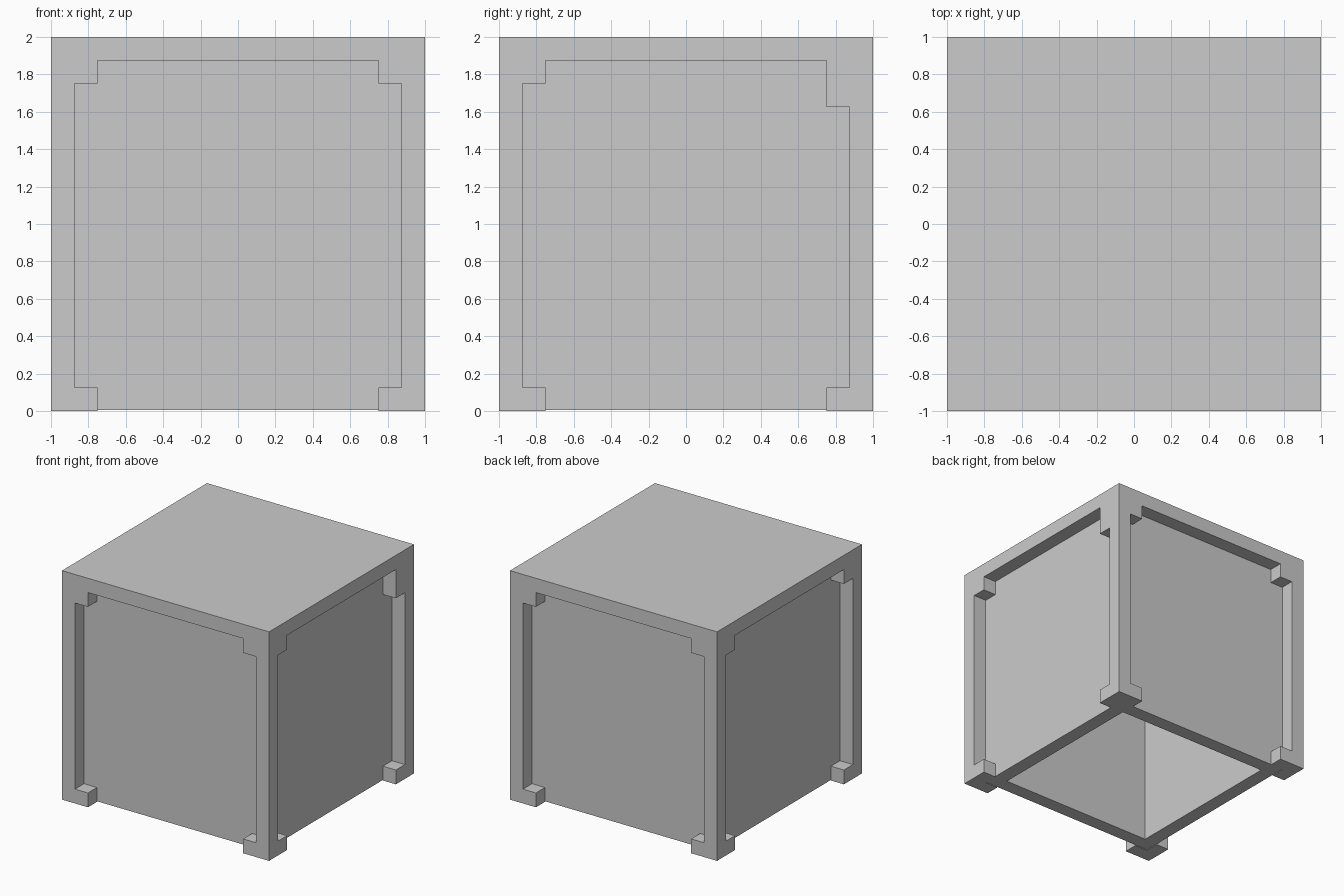
import bpy

if "Cube" in bpy.data.objects:
    bpy.data.objects.remove(bpy.data.objects["Cube"])

T = 0.125      # thickness of every board, post and bracket
LIFT = 0.005   # panels hang just clear of the ground


def box(name, x, y, z):
    """Axis-aligned box from (min, max) ranges."""
    bpy.ops.mesh.primitive_cube_add(
        size=1, location=(sum(x) / 2, sum(y) / 2, sum(z) / 2))
    ob = bpy.context.object
    ob.name = name
    ob.scale = [max(r) - min(r) for r in (x, y, z)]
    bpy.ops.object.transform_apply(location=True, rotation=False, scale=True)
    return ob


def span(sign, a, b):
    """Range a..b on the chosen side of the centre."""
    return sorted((sign * a, sign * b))


inner, recess, top = 1 - 2 * T, 1 - T, 2 - T

# Lid
box("top_slab", (-1, 1), (-1, 1), (top, 2))

# Recessed panels forming an open-bottomed box
for s, side in ((-1, "front"), (1, "back")):
    box(side + "_panel", (-recess, recess), span(s, inner, recess), (LIFT, top))
for s, side in ((-1, "left"), (1, "right")):
    box(side + "_panel", span(s, inner, recess), (-inner, inner), (LIFT, top))

# Corner posts, each with a foot and a top bracket on both of its faces
for sx, xn in ((-1, "left"), (1, "right")):
    for sy, yn in ((-1, "front"), (1, "back")):
        corner = f"{yn}_{xn}"
        box(corner + "_post", span(sx, recess, 1), span(sy, recess, 1), (0, top))
        # The right side has one taller bracket at its back end
        side_drop = 2 * T if (sx, sy) == (1, 1) else T
        for face, x, y, drop in (
                (yn, span(sx, inner, recess), span(sy, recess, 1), T),
                (xn, span(sx, recess, 1), span(sy, inner, recess), side_drop)):
            box(f"{corner}_foot_{face}_face", x, y, (0, T))
            box(f"{corner}_bracket_{face}_face", x, y, (top - drop, top))
